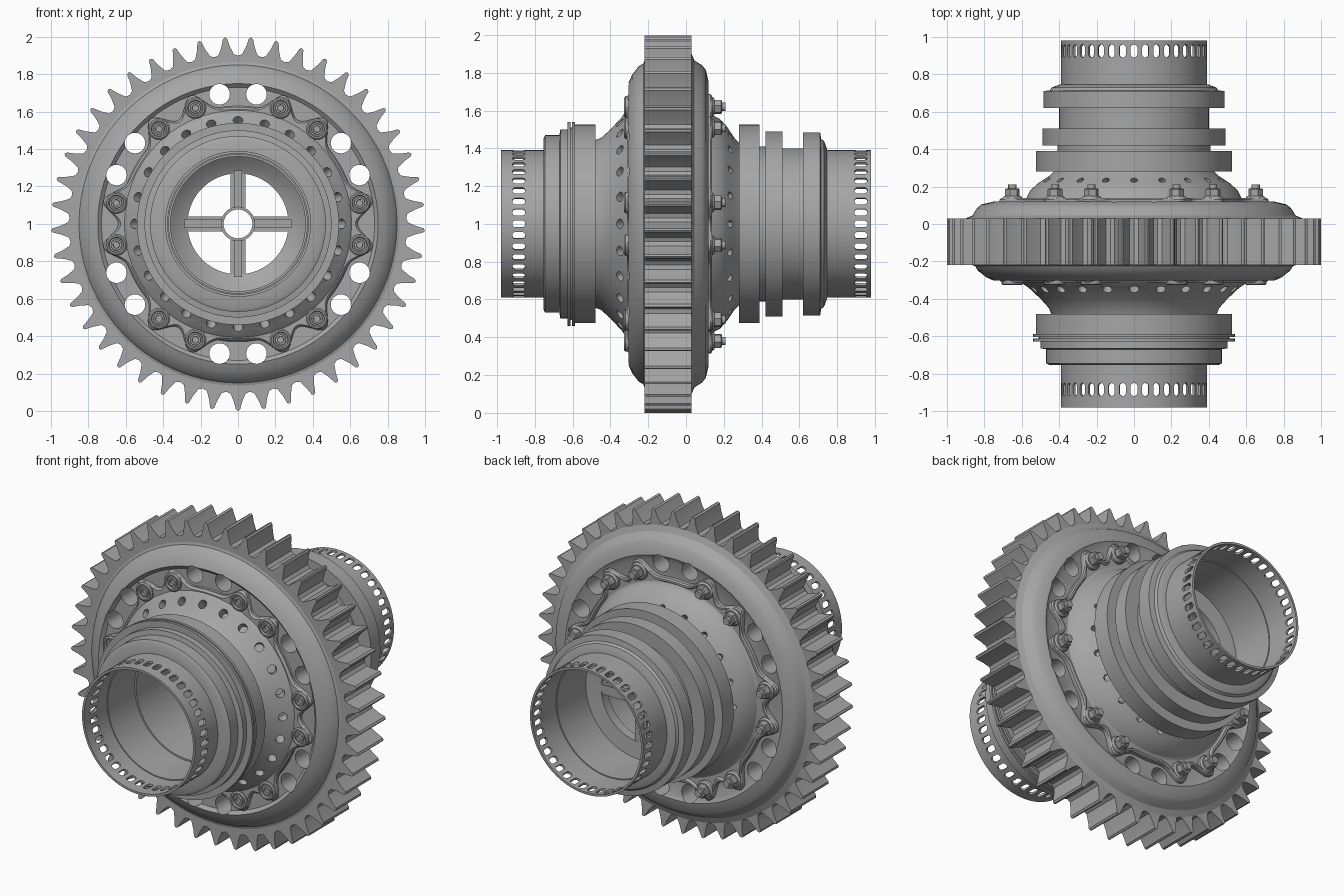
import bpy, bmesh, math
from mathutils import Matrix, Vector

if "Cube" in bpy.data.objects:
    bpy.data.objects.remove(bpy.data.objects["Cube"], do_unlink=True)

steel = bpy.data.materials.new("grey_steel")
steel.use_nodes = True
GREY = (0.38, 0.38, 0.38, 1)
steel.diffuse_color = GREY
for node in steel.node_tree.nodes:
    if node.type == 'BSDF_PRINCIPLED':
        node.inputs["Base Color"].default_value = GREY


def frame(angle, r, y, tilt):
    """Frame at a polar spot on the axle; tilt 0 points outward, 90 to the back."""
    a, k = math.radians(angle), math.radians(tilt)
    d = Vector((math.sin(a) * math.cos(k), math.sin(k), math.cos(a) * math.cos(k)))
    t = Vector((math.cos(a), 0, -math.sin(a)))
    m = Matrix((t, d.cross(t), d)).transposed().to_4x4()
    m.translation = (r * math.sin(a), y, 1 + r * math.cos(a))
    return m


AXLE = frame(0, 0, 0, 90)


def skin(bm, rings, closed):
    n = len(rings[0])
    loops = [[bm.verts.new(p) for p in ring] for ring in rings]
    pairs = list(zip(loops, loops[1:]))
    if closed:
        pairs.append((loops[-1], loops[0]))
    else:
        bm.faces.new(loops[0])
        bm.faces.new(loops[-1])
    for a, b in pairs:
        for i in range(n):
            j = (i + 1) % n
            bm.faces.new((a[i], a[j], b[j], b[i]))


def lathe(bm, profile, m=AXLE, seg=96, closed=True, stretch=0):
    """Turn (height, radius) points around the local z of a frame."""
    rings = []
    for h, r in profile:
        ring = []
        for i in range(seg):
            a = math.tau * (i + 0.5) / seg
            y = r * math.sin(a)
            ring.append(m @ Vector((r * math.cos(a), y + math.copysign(stretch, y), h)))
        rings.append(ring)
    skin(bm, rings, closed)


def rod(bm, m, r, h0, h1, seg=16, stretch=0):
    lathe(bm, [(h0, r), (h1, r)], m, seg, False, stretch)


def finish(bm, name):
    bmesh.ops.recalc_face_normals(bm, faces=bm.faces)
    me = bpy.data.meshes.new(name)
    bm.to_mesh(me)
    bm.free()
    me.materials.append(steel)
    ob = bpy.data.objects.new(name, me)
    bpy.context.collection.objects.link(ob)
    return ob


def smooth(ob):
    bpy.ops.object.select_all(action='DESELECT')
    ob.select_set(True)
    bpy.context.view_layer.objects.active = ob
    bpy.ops.object.shade_smooth_by_angle(angle=math.radians(30))


def turned(name, profile):
    bm = bmesh.new()
    lathe(bm, profile)
    return finish(bm, name)


def cut(ob, bm):
    """Subtract the cutter mesh and bake the result."""
    cutter = finish(bm, "cutter")
    cutter.hide_render = True
    mod = ob.modifiers.new("holes", 'BOOLEAN')
    mod.operation, mod.solver, mod.object = 'DIFFERENCE', 'EXACT', cutter
    bpy.context.view_layer.update()
    dg = bpy.context.evaluated_depsgraph_get()
    me = bpy.data.meshes.new_from_object(ob.evaluated_get(dg))
    ob.modifiers.clear()
    ob.data = me
    bpy.data.objects.remove(cutter, do_unlink=True)


# Toothed ring
TEETH = 45
tooth = [(-0.5, 0.9), (-0.32, 0.908), (-0.17, 0.95), (-0.08, 0.992),
         (0, 1.0), (0.08, 0.992), (0.17, 0.95), (0.32, 0.908)]
outline = [(math.pi + math.tau * (k + f) / TEETH, r) for k in range(TEETH) for f, r in tooth]
rings = [[(s * math.sin(a), y, 1 + s * math.cos(a)) for a, s in
          [(a, r if outer else 0.8) for a, r in outline]]
         for y, outer in [(-0.22, 0), (-0.22, 1), (0.03, 1), (0.03, 0)]]
bm = bmesh.new()
skin(bm, rings, True)
smooth(finish(bm, "gear_ring"))

# Carrier disc with both flared necks
carrier = turned("carrier", [
    (-0.49, 0.36), (-0.49, 0.44), (-0.45, 0.455), (-0.40, 0.5), (-0.34, 0.565), (-0.31, 0.61),
    (-0.285, 0.63), (-0.285, 0.73), (-0.303, 0.75), (-0.285, 0.79), (-0.25, 0.835),
    (-0.225, 0.85), (-0.215, 0.88), (0.03, 0.9), (0.045, 0.865), (0.085, 0.84),
    (0.105, 0.815), (0.12, 0.75), (0.105, 0.72), (0.105, 0.62), (0.13, 0.58),
    (0.18, 0.555), (0.22, 0.51), (0.26, 0.45), (0.29, 0.42), (0.29, 0.36)])
bm = bmesh.new()
for k in range(6):
    for side in (-8.1, 8.1):
        rod(bm, frame(60 * k + side, 0.70, 0, 90), 0.055, -0.5, 0.4, 24)
for k in range(24):
    rod(bm, frame(15 * k, 0.555, -0.35, -45), 0.026, -0.07, 0.1)
for k in range(20):
    rod(bm, frame(18 * k, 0.49, 0.235, 38), 0.019, -0.05, 0.1, 12)
cut(carrier, bm)
smooth(carrier)

# Stepped hubs
smooth(turned("front_hub", [
    (-0.755, 0.37), (-0.755, 0.45), (-0.745, 0.47), (-0.67, 0.47), (-0.665, 0.5),
    (-0.628, 0.5), (-0.628, 0.54), (-0.612, 0.54), (-0.612, 0.51), (-0.604, 0.51),
    (-0.604, 0.54), (-0.588, 0.54), (-0.588, 0.525), (-0.48, 0.525), (-0.48, 0.37)]))
smooth(turned("back_hub", [
    (0.28, 0.37), (0.28, 0.525), (0.39, 0.525), (0.39, 0.41), (0.42, 0.41), (0.42, 0.49),
    (0.51, 0.49), (0.51, 0.4), (0.62, 0.4), (0.62, 0.485), (0.71, 0.485), (0.715, 0.45),
    (0.73, 0.44), (0.745, 0.4), (0.745, 0.37)]))

# Slotted end tubes
for name, y0, y1, slot_y in [("front_tube", -0.98, -0.72, -0.885), ("back_tube", 0.71, 0.98, 0.925)]:
    tube = turned(name, [(y0, 0.376), (y0, 0.39), (y1, 0.39), (y1, 0.376)])
    bm = bmesh.new()
    for k in range(40):
        rod(bm, frame(9 * k, 0, slot_y, 0), 0.018, 0.33, 0.44, 12, 0.017)
    cut(tube, bm)
    smooth(tube)

# Scalloped flanges that carry the bolts
BOLTS = [30 + 60 * k + s for k in range(6) for s in (-9.8, 9.8)]


def scallop(angle):
    gaps = [(angle - b + 180) % 360 - 180 for b in BOLTS]
    return 0.625 + 0.105 * sum(math.exp(-(g / 6) ** 2) for g in gaps)


def flange(name, inner, section):
    bm = bmesh.new()
    rings = []
    for inset, y in section:
        ring = []
        for i in range(360):
            a = math.radians(i)
            r = inner if inset is None else scallop(i) - inset
            ring.append((r * math.sin(a), y, 1 + r * math.cos(a)))
        rings.append(ring)
    skin(bm, rings, True)
    smooth(finish(bm, name))


flange("front_flange", 0.57, [(None, -0.27), (0, -0.27), (0, -0.3), (0.012, -0.312), (None, -0.312)])
flange("back_flange", 0.56, [(None, 0.09), (0, 0.09), (0, 0.13), (0.008, 0.138), (0.02, 0.138),
                             (0.03, 0.122), (None, 0.122)])

# Bolts: socket heads on the front, nuts and studs on the back
heads, nuts = bmesh.new(), bmesh.new()
for b in BOLTS:
    m = frame(b, 0.66, 0, -90)
    lathe(heads, [(0.29, 0.057), (0.32, 0.057), (0.327, 0.05), (0.327, 0.042), (0.316, 0.038),
                  (0.316, 0.03), (0.325, 0.028), (0.325, 0.018), (0.305, 0.016)], m, 24, False)
    m = frame(b, 0.66, 0, 90)
    lathe(nuts, [(0.11, 0.053), (0.14, 0.053), (0.15, 0.044)], m, 24, False)
    lathe(nuts, [(0.14, 0.04), (0.185, 0.04), (0.19, 0.034)], m, 6, False)
    rod(nuts, m, 0.022, 0.18, 0.21)
smooth(finish(heads, "bolt_heads"))
smooth(finish(nuts, "bolt_nuts"))

# Inner web: dished ring, hub and four ribbed arms
smooth(turned("web_ring", [(0.32, 0.38), (0.32, 0.365), (0.37, 0.31), (0.39, 0.27),
                           (0.45, 0.27), (0.46, 0.38)]))
smooth(turned("web_hub", [(0.33, 0.077), (0.33, 0.092), (0.46, 0.092), (0.46, 0.077)]))
bm = bmesh.new()
for k in range(4):
    for width, y, thick in [(0.08, 0.42, 0.05), (0.045, 0.4, 0.1)]:
        bmesh.ops.create_cube(bm, size=1, matrix=frame(90 * k, 0.185, y, 0)
                              @ Matrix.Diagonal((width, thick, 0.2, 1)))
smooth(finish(bm, "web_arms"))
